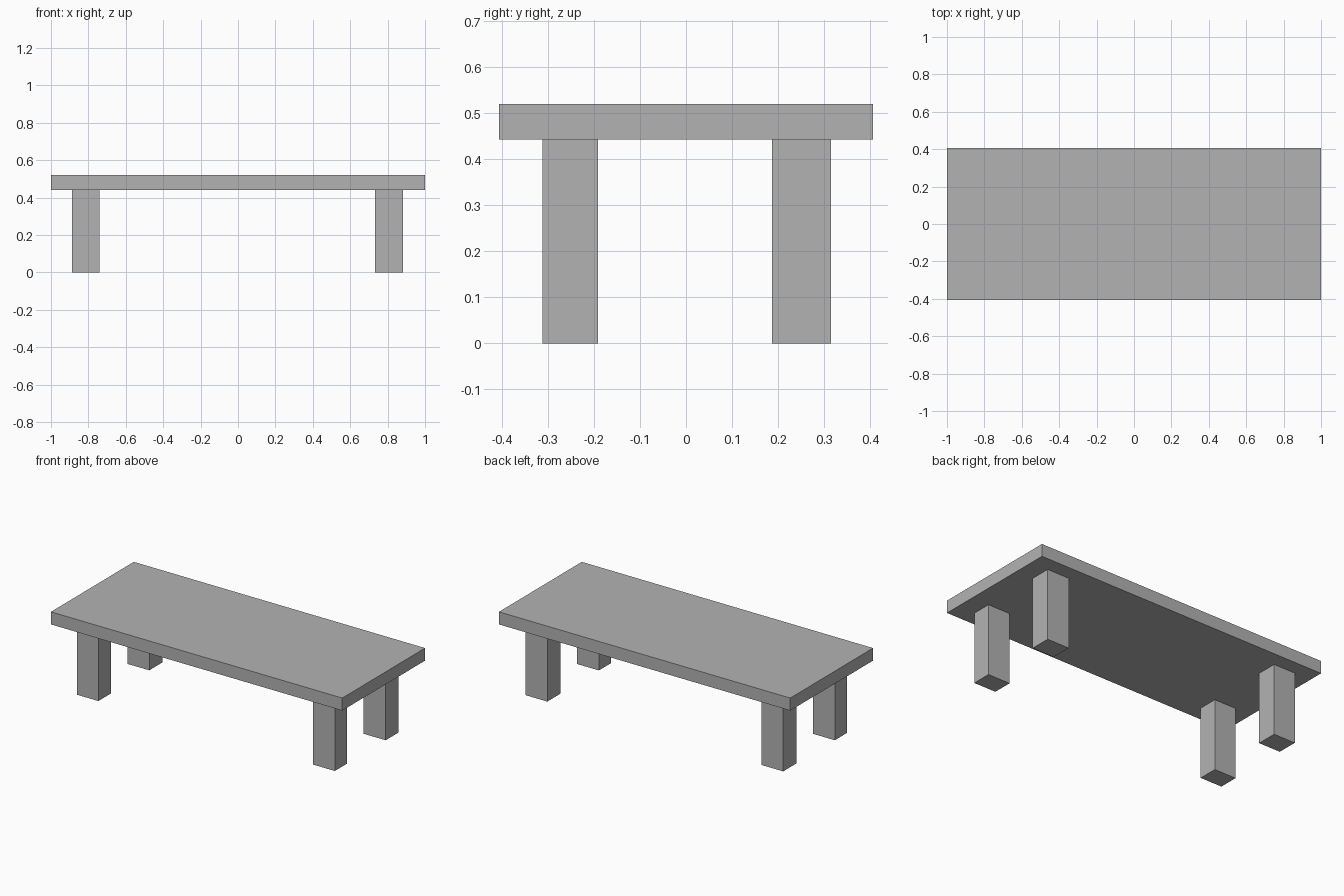
import bpy
import bmesh
from mathutils import Vector

cube = bpy.data.objects.get("Cube")
if cube:
    bpy.data.objects.remove(cube, do_unlink=True)

# Single plain grey finish
GREY = (0.45, 0.45, 0.45, 1.0)
grey = bpy.data.materials.new("plain grey")
grey.use_nodes = True
grey.diffuse_color = GREY
grey.node_tree.nodes["Principled BSDF"].inputs["Base Color"].default_value = GREY


def box(name, x, y, z):
    """Flat-sided box from (low, high) extents on each axis."""
    low, high = (Vector(corner) for corner in zip(x, y, z))
    bm = bmesh.new()
    bmesh.ops.create_cube(bm, size=1)
    bmesh.ops.scale(bm, vec=high - low, verts=bm.verts)
    mesh = bpy.data.meshes.new(name)
    bm.to_mesh(mesh)
    bm.free()
    mesh.materials.append(grey)
    obj = bpy.data.objects.new(name, mesh)
    obj.location = (low + high) / 2
    bpy.context.collection.objects.link(obj)
    return obj


# Table top
UNDERSIDE = 0.442
box("table_top", (-1, 1), (-0.406, 0.406), (UNDERSIDE, 0.52))

# Four square-cut legs
sides = {"left": (0.732, 0.883), "right": (-0.888, -0.74)}
ends = {"front": (-0.312, -0.191), "back": (0.187, 0.315)}
for end, y in ends.items():
    for side, x in sides.items():
        box(f"{end}_{side}_leg", x, y, (0, UNDERSIDE))
